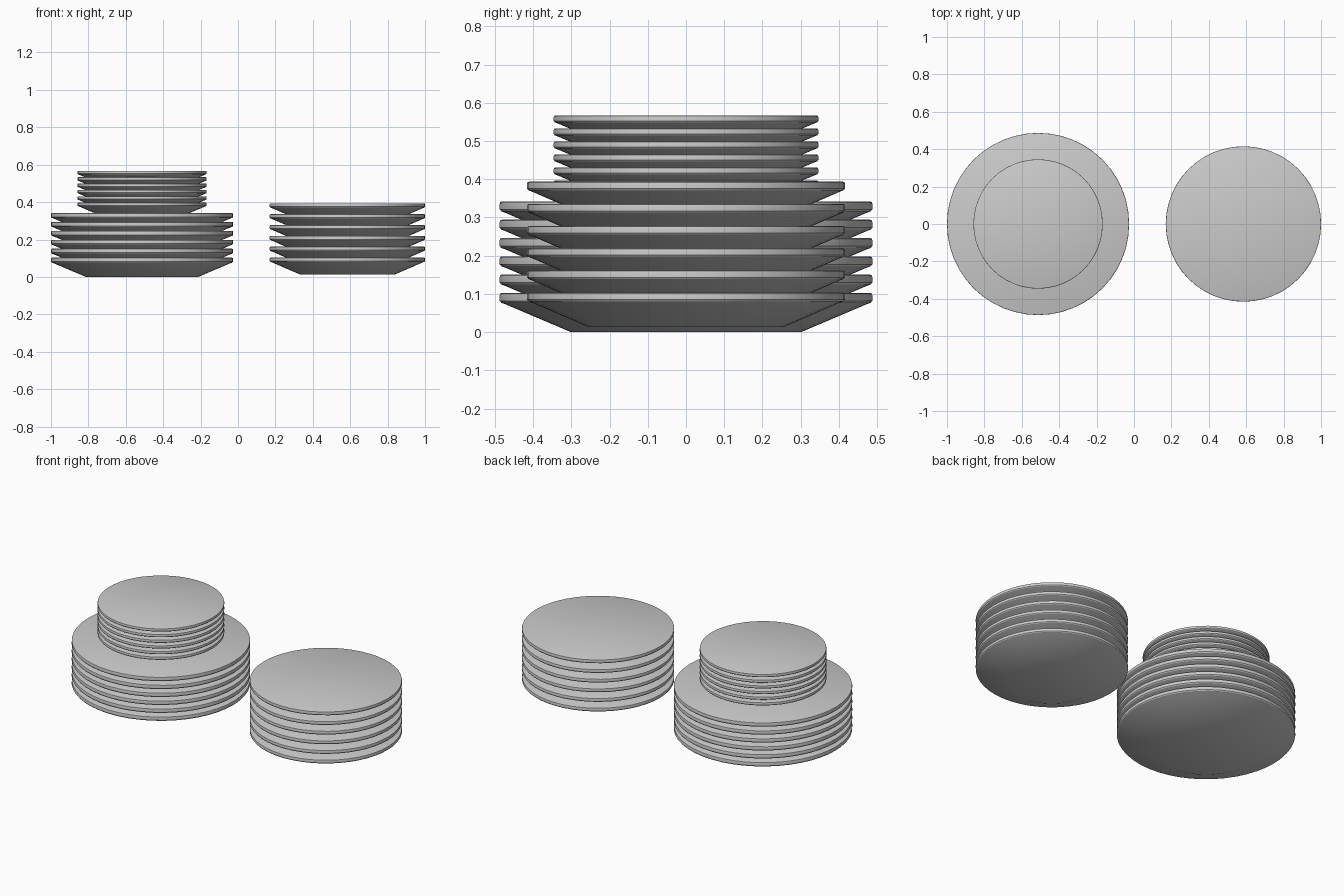
import bpy, bmesh, math

if "Cube" in bpy.data.objects:
    bpy.data.objects.remove(bpy.data.objects["Cube"])

SIDES = 48
# Plate cross-section (radius, height): foot, sloped underside, rounded rim, flat top
PROFILE = [(0.300, 0.0), (0.472, 0.073), (0.483, 0.077), (0.487, 0.082),
           (0.487, 0.097), (0.486, 0.101), (0.481, 0.103)]


def plate(name, x, z, r_scale, z_scale):
    bm = bmesh.new()
    rings = []
    for r, h in PROFILE:
        rings.append([bm.verts.new((r * r_scale * math.cos(2 * math.pi * i / SIDES),
                                    r * r_scale * math.sin(2 * math.pi * i / SIDES),
                                    h * z_scale)) for i in range(SIDES)])
    for a, b in zip(rings, rings[1:]):
        for i in range(SIDES):
            j = (i + 1) % SIDES
            bm.faces.new((a[i], a[j], b[j], b[i]))
    bm.faces.new(rings[0][::-1])
    bm.faces.new(rings[-1])
    mesh = bpy.data.meshes.new(name)
    bm.to_mesh(mesh)
    bm.free()
    ob = bpy.data.objects.new(name, mesh)
    ob.location = (x, 0, z)
    bpy.context.collection.objects.link(ob)
    bpy.ops.object.select_all(action='DESELECT')
    ob.select_set(True)
    bpy.context.view_layer.objects.active = ob
    bpy.ops.object.shade_smooth_by_angle(angle=math.radians(30))


def stack(name, x, z, step, r_scale, z_scale, count=6):
    for k in range(count):
        plate(f"{name}_{k + 1}", x, z + k * step, r_scale, z_scale)


# Dinner plates, small saucers resting on them, and medium plates alongside
stack("dinner_plate", -0.513, 0.0, 0.0478, 1.0, 1.0)
stack("saucer", -0.513, 0.324, 0.034, 0.71, 0.71)
stack("side_plate", 0.585, 0.014, 0.058, 0.853, 0.87)
